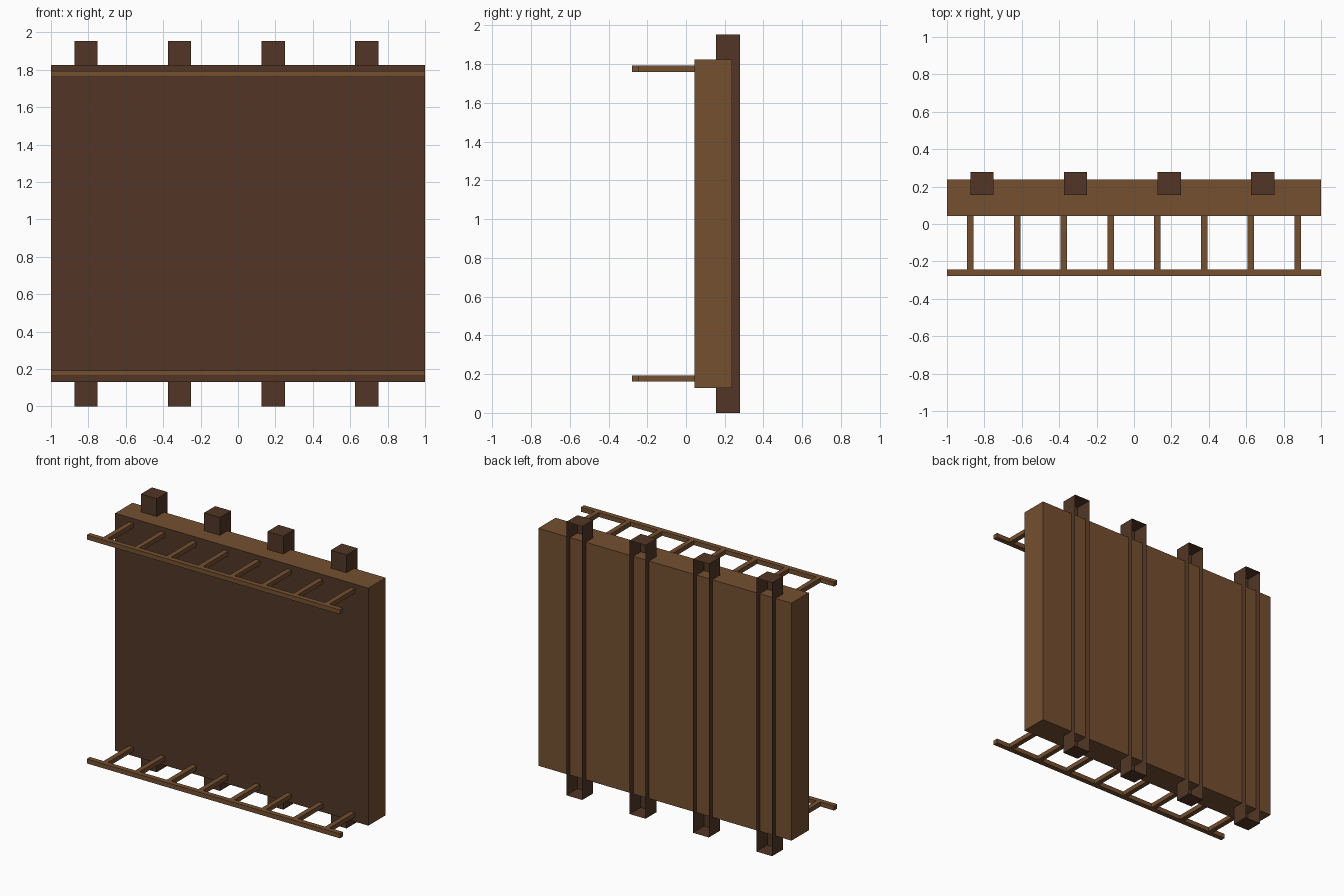
import bpy, bmesh
from mathutils import Vector

if "Cube" in bpy.data.objects:
    bpy.data.objects.remove(bpy.data.objects["Cube"])


def material(name, colour):
    m = bpy.data.materials.new(name)
    m.diffuse_color = (*colour, 1)
    m.use_nodes = True
    m.node_tree.nodes["Principled BSDF"].inputs["Base Color"].default_value = m.diffuse_color
    return m


LIGHT = material("light_wood", (0.178, 0.080, 0.030))
DARK = material("dark_wood", (0.085, 0.037, 0.019))


def box(name, lo, hi, mats, open_sides=(), second_sides=()):
    """Box from corner to corner; open_sides drops faces, second_sides use mats[1]."""
    lo, hi = Vector(lo), Vector(hi)
    bm = bmesh.new()
    bmesh.ops.create_cube(bm, size=1)
    bm.normal_update()

    def facing(sides):
        return [f for f in bm.faces
                if any(f.normal.dot(Vector(s)) > 0.9 for s in sides)]

    for f in facing(second_sides):
        f.material_index = 1
    bmesh.ops.delete(bm, geom=facing(open_sides), context='FACES')
    for v in bm.verts:
        v.co = Vector([(a + b) / 2 + c * (b - a) for a, b, c in zip(lo, hi, v.co)])
    mesh = bpy.data.meshes.new(name)
    bm.to_mesh(mesh)
    bm.free()
    for m in mats:
        mesh.materials.append(m)
    ob = bpy.data.objects.new(name, mesh)
    bpy.context.collection.objects.link(ob)
    return ob


FRONT, BACK = (0, -1, 0), (0, 1, 0)

# Main slab with a dark front face
box("panel", (-1, 0.043, 0.129), (1, 0.238, 1.825), [LIGHT, DARK], second_sides=[FRONT])

# Posts: hollow channels, open at the back
for i in range(4):
    x = -0.875 + 0.5 * i
    box(f"post_{i + 1}", (x, 0.154, 0), (x + 0.125, 0.278, 1.953), [DARK], open_sides=[BACK])

# Upper and lower ladder-like racks on the front
for level, z in (("lower", 0.161), ("upper", 1.76)):
    top = z + 0.032
    box(f"{level}_rail", (-1, -0.278, z), (1, -0.242, top), [LIGHT])
    for i in range(8):
        x = -0.875 + 0.25 * i
        box(f"{level}_rung_{i + 1}", (x - 0.0175, -0.242, z), (x + 0.0175, 0.043, top),
            [LIGHT], open_sides=[FRONT, BACK])
